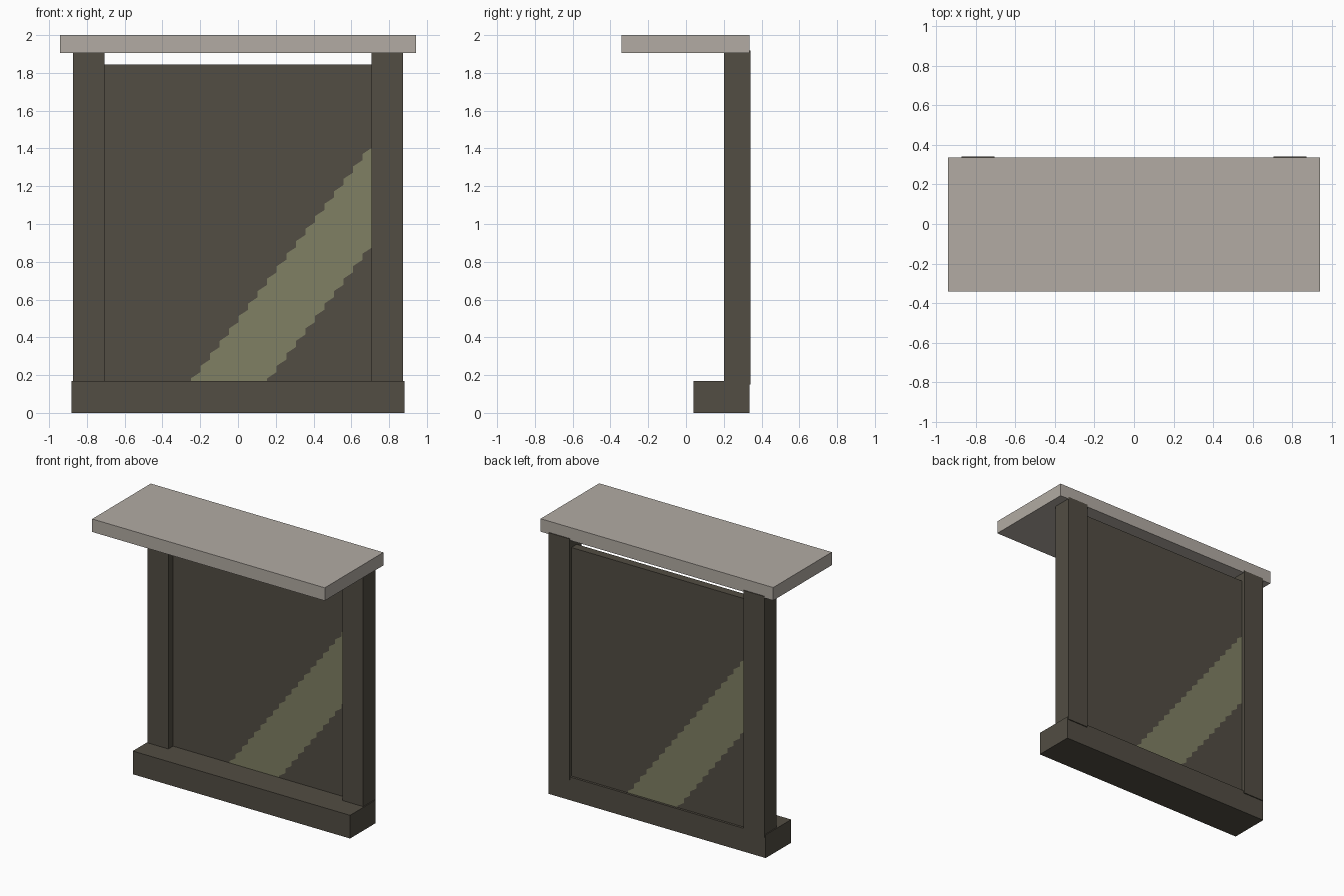
import bpy
import bmesh
from math import pi
from mathutils import Matrix, Vector

cube = bpy.data.objects.get("Cube")
if cube:
    bpy.data.objects.remove(cube, do_unlink=True)


def material(name, rgb):
    mat = bpy.data.materials.new(name)
    mat.use_nodes = True
    mat.diffuse_color = (*rgb, 1)
    mat.node_tree.nodes["Principled BSDF"].inputs["Base Color"].default_value = (*rgb, 1)
    return mat


dark = material("dark_brown", (0.084, 0.074, 0.056))
stone = material("pale_stone", (0.445, 0.407, 0.366))
olive = material("olive_stripe", (0.216, 0.216, 0.127))


def add_object(name, bm, *mats):
    bmesh.ops.recalc_face_normals(bm, faces=bm.faces)
    mesh = bpy.data.meshes.new(name)
    bm.to_mesh(mesh)
    bm.free()
    for mat in mats:
        mesh.materials.append(mat)
    obj = bpy.data.objects.new(name, mesh)
    bpy.context.collection.objects.link(obj)
    return obj


def box(name, low, high, mat):
    low, high = Vector(low), Vector(high)
    bm = bmesh.new()
    bmesh.ops.create_cube(bm, size=1)
    bmesh.ops.scale(bm, vec=high - low, verts=bm.verts)
    bmesh.ops.translate(bm, vec=(low + high) / 2, verts=bm.verts)
    return add_object(name, bm, mat)


# Base sill, overhanging top slab and the two posts
box("base", (-0.881, 0.04, 0), (0.881, 0.335, 0.17), dark)
box("top_slab", (-0.943, -0.342, 1.905), (0.943, 0.337, 2), stone)
for side, x in (("right", -0.79), ("left", 0.79)):
    box(side + "_post", (x - 0.084, 0.202, 0.15), (x + 0.084, 0.342, 1.918), dark)

# Panel with a stepped diagonal stripe cut into both faces
half_width, bottom, top = 0.71, 0.15, 1.845
front_y, back_y = 0.256, 0.318
mid_y = (front_y + back_y) / 2
step_x, step_z = 0.0505, 0.066
bm = bmesh.new()


def vert(x, z):
    return bm.verts.new((x, front_y, z))


def stepped_edge(steps):
    """Stair line climbing from the panel's bottom edge to its side edge."""
    start = half_width - steps * step_x
    line = [vert(start, bottom)]
    for i in range(steps):
        x, z = start + i * step_x, bottom + i * step_z
        line.append(vert(x, z + step_z / 2))
        line.append(vert(x + step_x, z + step_z))
    return line


upper, lower = stepped_edge(19), stepped_edge(11)
bm.faces.new([vert(-half_width, bottom)] + upper
             + [vert(half_width, top), vert(-half_width, top)])
stripe = bm.faces.new(lower + upper[::-1])
stripe.material_index = 1
bm.faces.new([vert(half_width, bottom)] + lower[::-1])

# Give the front half its rim, then turn a copy round for the back half
rim = [e for e in bm.edges if e.is_boundary]
new = bmesh.ops.extrude_edge_only(bm, edges=rim)["geom"]
for item in new:
    if isinstance(item, bmesh.types.BMVert):
        item.co.y = mid_y
    elif isinstance(item, bmesh.types.BMFace):
        item.material_index = 0
copy = bmesh.ops.duplicate(bm, geom=bm.verts[:] + bm.edges[:] + bm.faces[:])["geom"]
bmesh.ops.rotate(bm, cent=(0, mid_y, 0), matrix=Matrix.Rotation(pi, 3, "Z"),
                 verts=[g for g in copy if isinstance(g, bmesh.types.BMVert)])
bmesh.ops.remove_doubles(bm, verts=bm.verts, dist=0.0001)
add_object("panel", bm, dark, olive)
